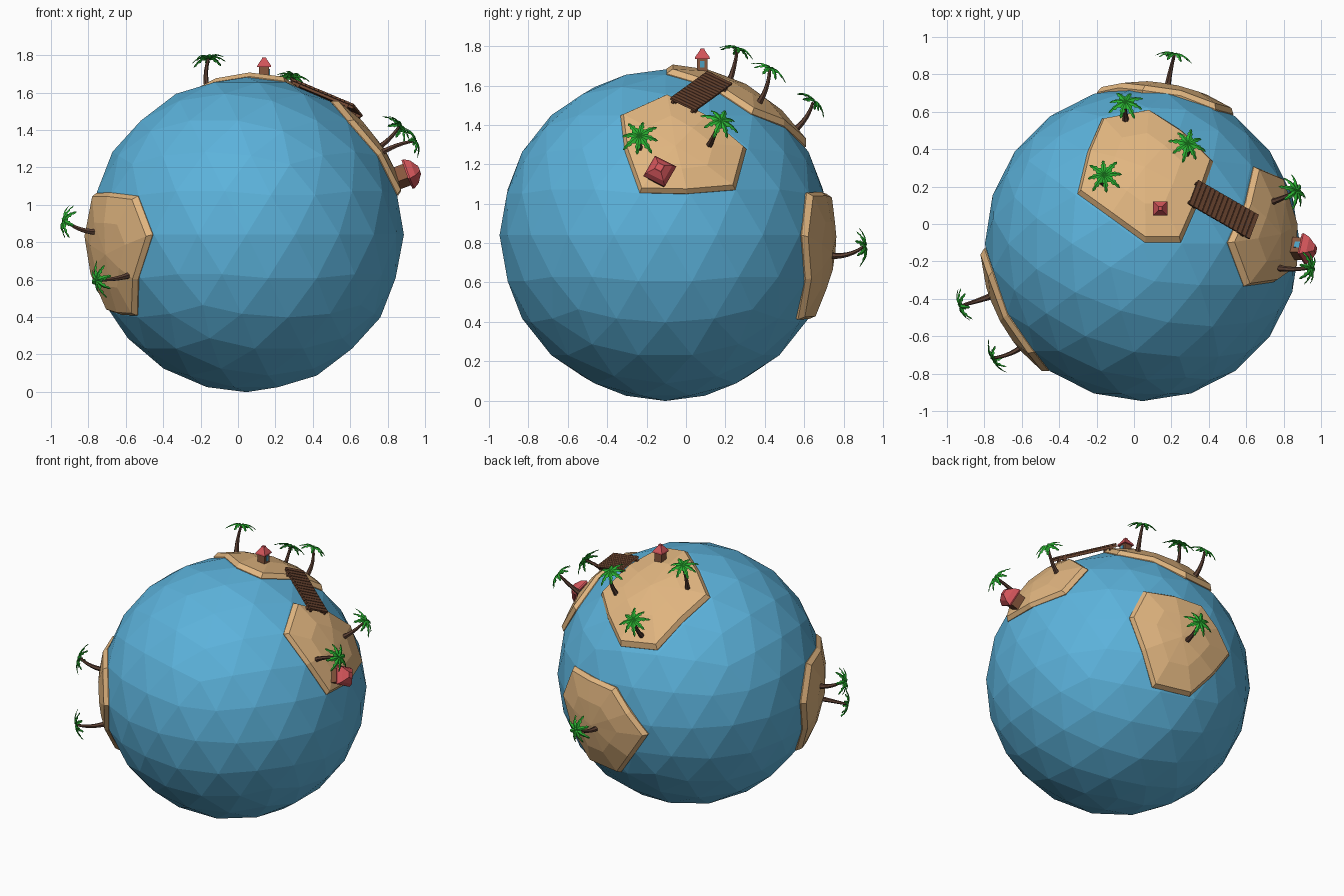
import bpy, bmesh, math
from mathutils import Vector, Matrix

if "Cube" in bpy.data.objects:
    bpy.data.objects.remove(bpy.data.objects["Cube"])

C = Vector((0.045, -0.105, 0.84))   # planet centre
R = 0.842


def mat(name, *rgb):
    m = bpy.data.materials.new(name)
    m.diffuse_color = [((c + .055) / 1.055) ** 2.4 for c in rgb] + [1]
    m.use_nodes = True
    m.node_tree.nodes["Principled BSDF"].inputs["Base Color"].default_value = m.diffuse_color
    return m


WATER = mat("water blue", .36, .70, .86)
SAND = mat("sand", .88, .71, .50)
TRUNK = mat("trunk brown", .36, .25, .20)
LEAF = mat("leaf green", .17, .72, .20)
PLANK = mat("plank brown", .42, .27, .19)
WALL = mat("hut wall brown", .53, .34, .24)
ROOF = mat("roof red", .82, .33, .35)
GLASS = mat("window blue", .30, .62, .75)


def add(name, verts, faces, material, close=True):
    me = bpy.data.meshes.new(name)
    me.from_pydata([tuple(v) for v in verts], [], faces)
    if close:
        bm = bmesh.new()
        bm.from_mesh(me)
        bmesh.ops.recalc_face_normals(bm, faces=bm.faces)
        bm.to_mesh(me)
        bm.free()
    me.materials.append(material)
    ob = bpy.data.objects.new(name, me)
    bpy.context.collection.objects.link(ob)
    return ob


def frame(origin, up, hint):
    z = Vector(up).normalized()
    y = z.cross(Vector(hint)).normalized()
    x = y.cross(z)
    m = Matrix((x, y, z)).transposed().to_4x4()
    m.translation = origin
    return m


def loft(name, rings, material):
    """Skin a list of equal-length rings and cap both ends."""
    n = len(rings[0])
    verts = [p for r in rings for p in r]
    faces = [(k * n + i, k * n + (i + 1) % n, (k + 1) * n + (i + 1) % n, (k + 1) * n + i)
             for k in range(len(rings) - 1) for i in range(n)]
    faces += [tuple(range(n)), tuple(range(len(verts) - n, len(verts)))]
    return add(name, verts, faces, material)


def square(m, hx, hy, z):
    return [m @ Vector((sx * hx, sy * hy, z)) for sx, sy in ((1, 1), (-1, 1), (-1, -1), (1, -1))]


def box(name, m, c, h, material):
    t = m @ Matrix.Translation(c)
    return loft(name, [square(t, h[0], h[1], -h[2]), square(t, h[0], h[1], h[2])], material)


# planet
bpy.ops.mesh.primitive_ico_sphere_add(subdivisions=3, radius=R, location=C)
planet = bpy.context.object
planet.name = "water_planet"
planet.data.materials.append(WATER)


# islands: outlines as directions from the planet centre, draped on the sphere
def island(name, pts):
    pts = [Vector(p).normalized() for p in pts]
    outline = []
    for a, b in zip(pts, pts[1:] + pts[:1]):
        outline.append(a)
        if (a - b).length > .33:
            outline.append(((a + b) / 2).normalized())
    mid = (sum(pts, Vector()) / len(pts)).normalized()
    n = len(outline)
    verts = []
    for s, r in ((1, .79), (1, .846), (.92, .868), (.5, .869)):
        verts += [C + (mid.lerp(v, s)).normalized() * r for v in outline]
    verts += [C + mid * .79, C + mid * .871]
    faces = []
    for i in range(n):
        j = (i + 1) % n
        faces += [(k * n + i, k * n + j, (k + 1) * n + j, (k + 1) * n + i) for k in range(3)]
        faces += [(j, i, 4 * n), (3 * n + i, 3 * n + j, 4 * n + 1)]
    add(name, verts, faces, SAND)


island("top_island", [(-.215, .665, .47), (.035, .715, .45), (.375, .435, .61),
                      (.205, .005, .82), (.015, .005, .845), (-.345, .265, .72)])
island("right_island", [(.455, .005, .713), (.535, -.225, .6), (.70, -.205, .424), (.806, -.13, .215),
                        (.81, .11, .21), (.73, .355, .23), (.585, .405, .43)])
island("back_island", [(.485, .69, 0), (.39, .715, .216), (0, .82, .21),
                       (-.245, .81, -.06), (.02, .73, -.424), (.28, .675, -.43)])
island("left_island", [(-.80, -.15, .223), (-.58, -.58, .207), (-.50, -.68, 0), (-.58, -.57, -.24),
                       (-.58, -.43, -.43), (-.725, -.15, -.41), (-.845, -.025, 0)])


# palms: curved trunk plus eight drooping toothed fronds
def palm(i, base, top):
    base, top = Vector(base), Vector(top)
    nrm = (base - C).normalized()
    base = base - nrm * .015
    ctrl = base + nrm * (top - base).length * .55
    rings, segs = [], 6
    for k in range(segs + 1):
        t = k / segs
        p = base * (1 - t) ** 2 + ctrl * 2 * t * (1 - t) + top * t * t
        tan = (ctrl - base) * (1 - t) + (top - ctrl) * t
        m = frame(p, tan, (.31, .52, -.8))
        r = .019 - .011 * t ** .7
        rings.append([m @ Vector((r * math.cos(a), r * math.sin(a), 0))
                      for a in (math.tau * q / 6 for q in range(6))])
    loft(f"palm_trunk_{i}", rings, TRUNK)

    crown = frame(top, nrm + (top - ctrl).normalized() * .4, (.31, .52, -.8))
    verts, faces = [], []
    widths = (.004, .018, .011, .019, .010, .015, .007, .009, .001)
    for f in range(8):
        rot = crown @ Matrix.Rotation(math.tau * f / 8 + i, 4, 'Z')
        length = .105 if f % 2 else .092
        s = len(verts)
        for k, w in enumerate(widths):
            t = k / (len(widths) - 1)
            x, z = length * t, .012 + .03 * t - .062 * t * t
            verts += [rot @ Vector((x, w, z - w * .5)), rot @ Vector((x, 0, z)),
                      rot @ Vector((x, -w, z - w * .5))]
        for k in range(len(widths) - 1):
            a = s + 3 * k
            faces += [(a, a + 1, a + 4, a + 3), (a + 1, a + 2, a + 5, a + 4)]
    add(f"palm_fronds_{i}", verts, [f[::-1] for f in faces], LEAF, close=False)


for i, (b, t) in enumerate((
        ((-.045, .56, 1.38), (-.045, .645, 1.515)),
        ((.28, .37, 1.51), (.286, .425, 1.68)),
        ((-.163, .216, 1.61), (-.158, .26, 1.78)),
        ((.745, .12, 1.30), (.86, .175, 1.415)),
        ((.77, -.235, 1.28), (.94, -.235, 1.34)),
        ((-.775, -.39, .855), (-.92, -.435, .913)),
        ((-.59, -.65, .62), (-.745, -.715, .598)),
        ((.18, .74, .735), (.215, .90, .78)))):
    palm(i, b, t)


# huts: square walls, tiered roof and a window plate
def hut(name, m, half, height, tiers):
    box(name + "_walls", m, (0, 0, height / 2 - .01), (half, half, height / 2 + .01), WALL)
    loft(name + "_roof", [square(m, h, h, z) for h, z in tiers], ROOF)
    box(name + "_window", m, (half + .001, 0, height * .55), (.003, half * .4, height * .25), GLASS)


hut("small_hut", frame((.14, .083, 1.67), (0, 0, 1), (1, 0, 0)), .027, .07,
    ((.038, .066), (.036, .076), (.012, .110), (.010, .118)))
axis = Vector((.935, -.03, .35)).normalized()
hut("large_hut", frame(C + axis * .865, axis, (0, .45, .9)), .045, .06,
    ((.060, .052), (.062, .062), (.048, .094), (.022, .118), (.018, .124)))

# bridge: planks on two stringers with four posts
a, b = Vector((.315, .170, 1.636)), Vector((.640, -.018, 1.500))
span = (b - a).length
m = frame((a + b) / 2, (a + b) / 2 - C, b - a)
m = frame((a + b) / 2, (b - a).cross(m.col[1].to_3d()), b - a)
N = 14
for k in range(N):
    x = (k + .5) / N * span - span / 2
    box(f"bridge_plank_{k}", m, (x, 0, .004), (span / N * .43, .075, .006), PLANK)
for s in (-1, 1):
    box(f"bridge_stringer_{s}", m, (0, s * .058, -.008), (span / 2, .007, .008), PLANK)
    for e in (-1, 1):
        box(f"bridge_post_{s}_{e}", m, (e * span * .40, s * .058, -.03), (.01, .01, .03), PLANK)
